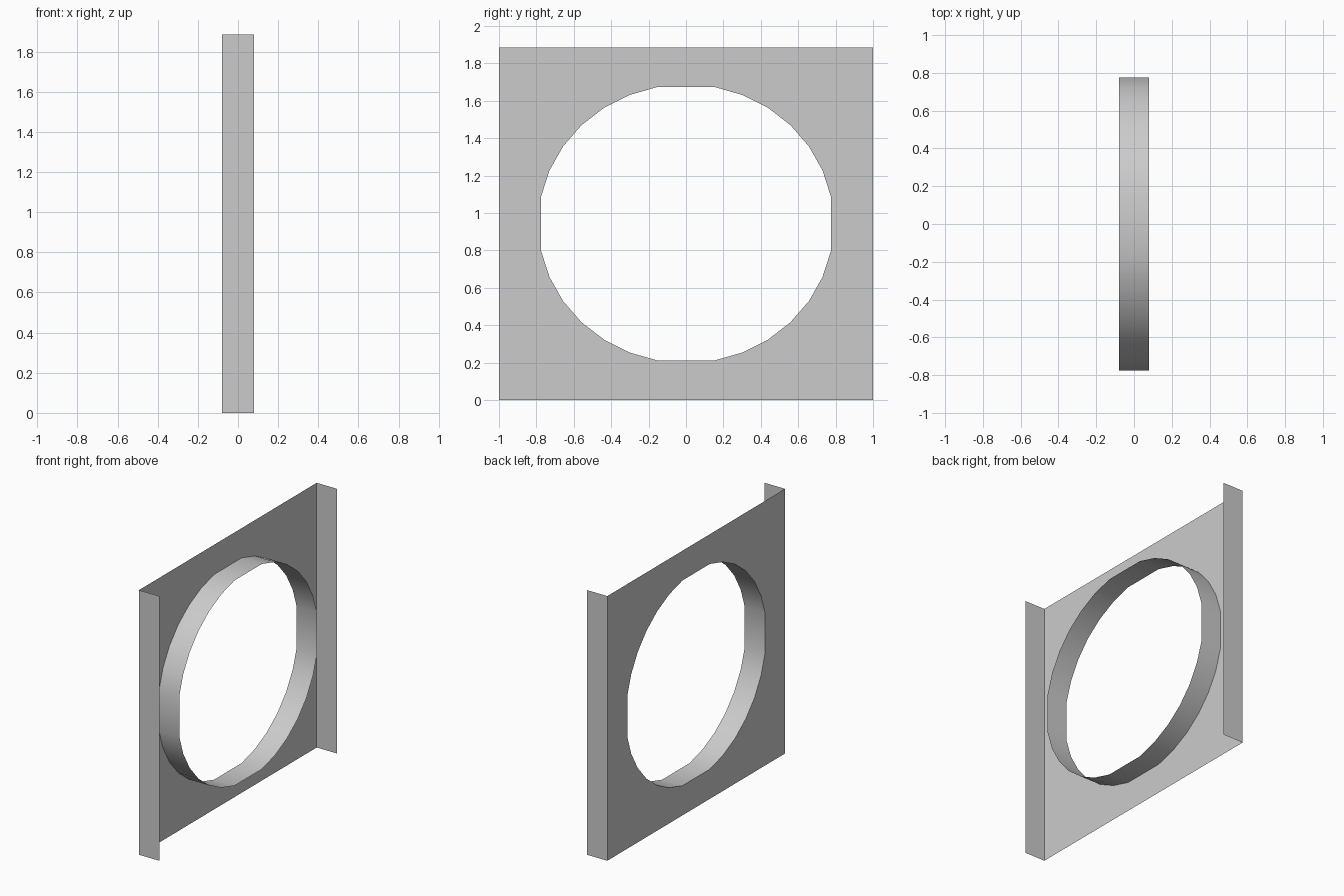
import bpy
from math import sin, cos, radians

if "Cube" in bpy.data.objects:
    bpy.data.objects.remove(bpy.data.objects["Cube"])

D, H = 0.08, 1.885           # half depth, height
CZ = H / 2
A, B = 0.79, 0.745           # opening radii (y, z)


def make(name, verts, faces, smooth=False):
    mesh = bpy.data.meshes.new(name)
    mesh.from_pydata(verts, [], faces)
    obj = bpy.data.objects.new(name, mesh)
    bpy.context.collection.objects.link(obj)
    if smooth:
        bpy.context.view_layer.objects.active = obj
        obj.select_set(True)
        bpy.ops.object.shade_smooth_by_angle(angle=radians(30))
        obj.select_set(False)
    return obj


# Opening outline: 32-step oval without its four axis points, giving flats
loop = [(A * cos(radians(11.25 * i)), CZ + B * sin(radians(11.25 * i)))
        for i in range(32) if i % 8]
n = len(loop)                # 28 points, 7 per quadrant

# Face plate: corner fans plus a quad along each flat
corners = [(1, H), (-1, H), (-1, 0), (1, 0)]
verts = [(-D, y, z) for y, z in loop + corners]
faces = []
for q in range(4):
    first, corner, after = 7 * q, n + q, n + (q + 1) % 4
    for i in range(first, first + 6):
        faces.append((i, i + 1, corner))
    faces.append((first + 6, (first + 7) % n, after, corner))
make("face_plate", verts, faces)

# Collar around the opening
verts = [(x, y, z) for x in (-D, D) for y, z in loop]
faces = [(i, n + i, n + (i + 1) % n, (i + 1) % n) for i in range(n)]
make("opening_collar", verts, faces, smooth=True)

# Side flanges
for name, y in (("left_flange", -1), ("right_flange", 1)):
    quad = [(-D, y, 0), (D, y, 0), (D, y, H), (-D, y, H)]
    make(name, quad, [(0, 1, 2, 3) if y < 0 else (3, 2, 1, 0)])
